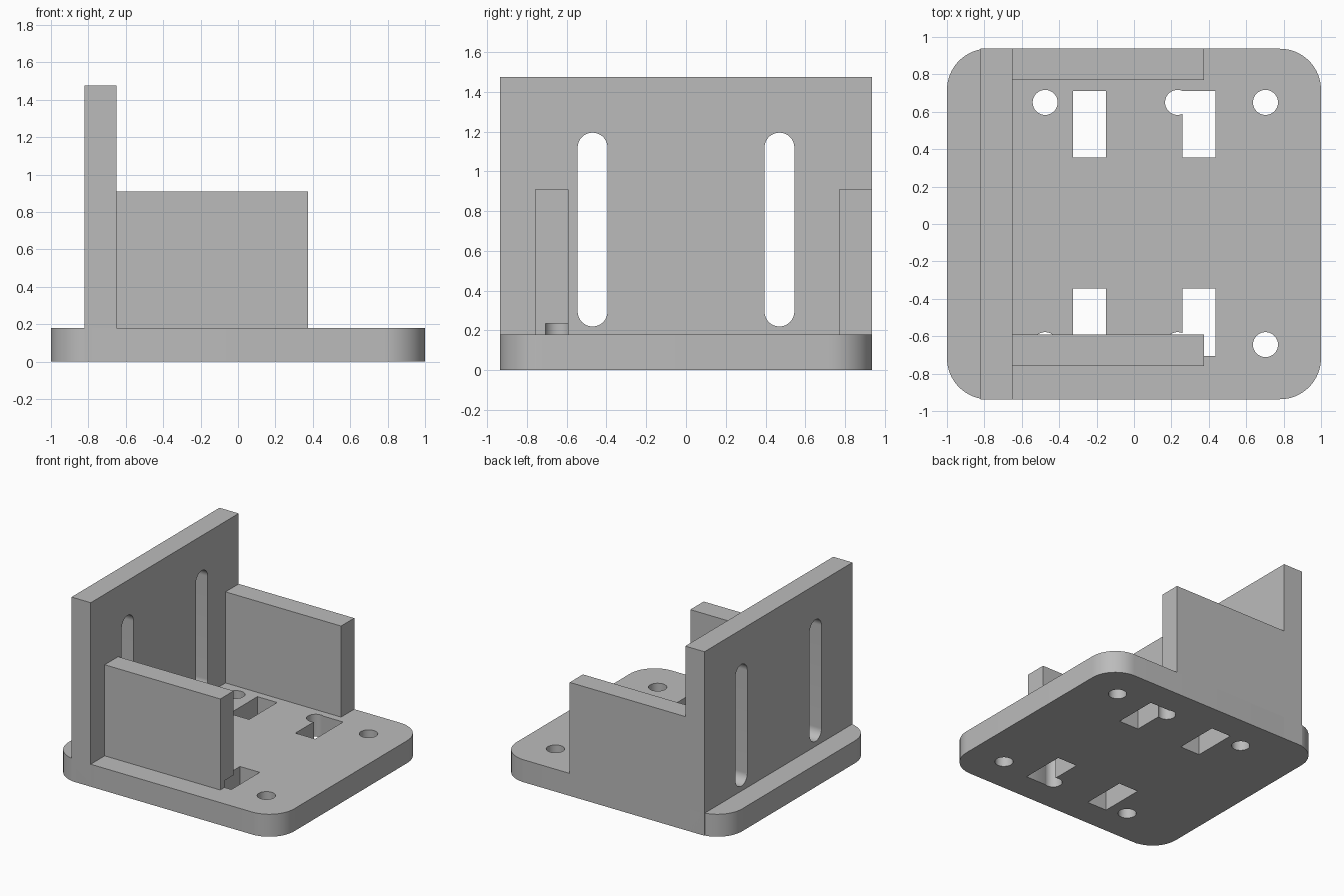
import bpy, bmesh
from math import sin, cos, pi

cube = bpy.data.objects.get("Cube")
if cube:
    bpy.data.objects.remove(cube, do_unlink=True)

grey = bpy.data.materials.new("plain grey")
grey.use_nodes = True
colour = (0.5, 0.5, 0.5, 1)
grey.diffuse_color = colour
grey.node_tree.nodes["Principled BSDF"].inputs["Base Color"].default_value = colour


def prism(name, outline, low, high, axis="z"):
    """Extrude a 2D outline: (x, y) along z, or (y, z) along x."""
    bm = bmesh.new()
    place = (lambda p, h: (p[0], p[1], h)) if axis == "z" else (lambda p, h: (h, p[0], p[1]))
    face = bm.faces.new([bm.verts.new(place(p, low)) for p in outline])
    top = bmesh.ops.extrude_face_region(bm, geom=[face])["geom"]
    move = (0, 0, high - low) if axis == "z" else (high - low, 0, 0)
    bmesh.ops.translate(bm, vec=move, verts=[v for v in top if isinstance(v, bmesh.types.BMVert)])
    bmesh.ops.recalc_face_normals(bm, faces=bm.faces)
    mesh = bpy.data.meshes.new(name)
    bm.to_mesh(mesh)
    bm.free()
    mesh.materials.append(grey)
    obj = bpy.data.objects.new(name, mesh)
    bpy.context.collection.objects.link(obj)
    return obj


def rounded(x0, x1, y0, y1, r, steps=16):
    """Rounded rectangle outline; also makes circles and slots."""
    points = []
    centres = [(x1 - r, y1 - r), (x0 + r, y1 - r), (x0 + r, y0 + r), (x1 - r, y0 + r)]
    for q, (cx, cy) in enumerate(centres):
        for i in range(steps + 1):
            a = (q + i / steps) * pi / 2
            p = (cx + r * cos(a), cy + r * sin(a))
            if not points or abs(p[0] - points[-1][0]) + abs(p[1] - points[-1][1]) > 1e-5:
                points.append(p)
    if abs(points[0][0] - points[-1][0]) + abs(points[0][1] - points[-1][1]) < 1e-5:
        points.pop()
    return points


def rect(x0, x1, y0, y1):
    return [(x0, y0), (x1, y0), (x1, y1), (x0, y1)]


def activate(obj):
    bpy.ops.object.select_all(action="DESELECT")
    obj.select_set(True)
    bpy.context.view_layer.objects.active = obj


def cut(targets, cutter):
    cutter.hide_render = True
    for target in targets:
        mod = target.modifiers.new("cut", "BOOLEAN")
        mod.operation = "DIFFERENCE"
        mod.solver = "EXACT"
        mod.object = cutter
        activate(target)
        bpy.ops.object.modifier_apply(modifier=mod.name)
    bpy.data.objects.remove(cutter, do_unlink=True)


# Main parts
D = 0.937
T = 0.18
base = prism("base_plate", rounded(-1, 1, -D, D, 0.22), 0, T)
upright = prism("upright_wall", rect(-0.82, -0.65, -D, D), 0, 1.475)
rear = prism("rear_side_wall", rect(-0.65, 0.375, 0.77, D), T, 0.91)
front = prism("front_side_wall", rect(-0.65, 0.375, -0.76, -0.59), T, 0.91)

# Adjustment slots in the upright wall
for y in (-0.47, 0.47):
    cut([upright], prism("slot_cutter", rounded(y - 0.075, y + 0.075, 0.22, 1.195, 0.075), -1, -0.5, "x"))

# Strap openings and screw holes, which also notch the foot of the front wall
NOTCH = 0.235
for y0, y1, hole_y, targets in ((0.355, 0.71, 0.65, [base]), (-0.706, -0.346, -0.645, [base, front])):
    for x in (-0.325, 0.26):
        cut(targets, prism("strap_cutter", rect(x, x + 0.175, y0, y1), -0.1, NOTCH))
    for x in (-0.475, 0.233, 0.703):
        reached = targets if x < 0.375 else [base]
        r = 0.067
        cut(reached, prism("hole_cutter", rounded(x - r, x + r, hole_y - r, hole_y + r, r, 8), -0.1, NOTCH))

# Smooth the curved surfaces and keep the corners sharp
for part in (base, upright, rear, front):
    activate(part)
    bpy.ops.object.shade_smooth_by_angle(angle=pi / 6)
